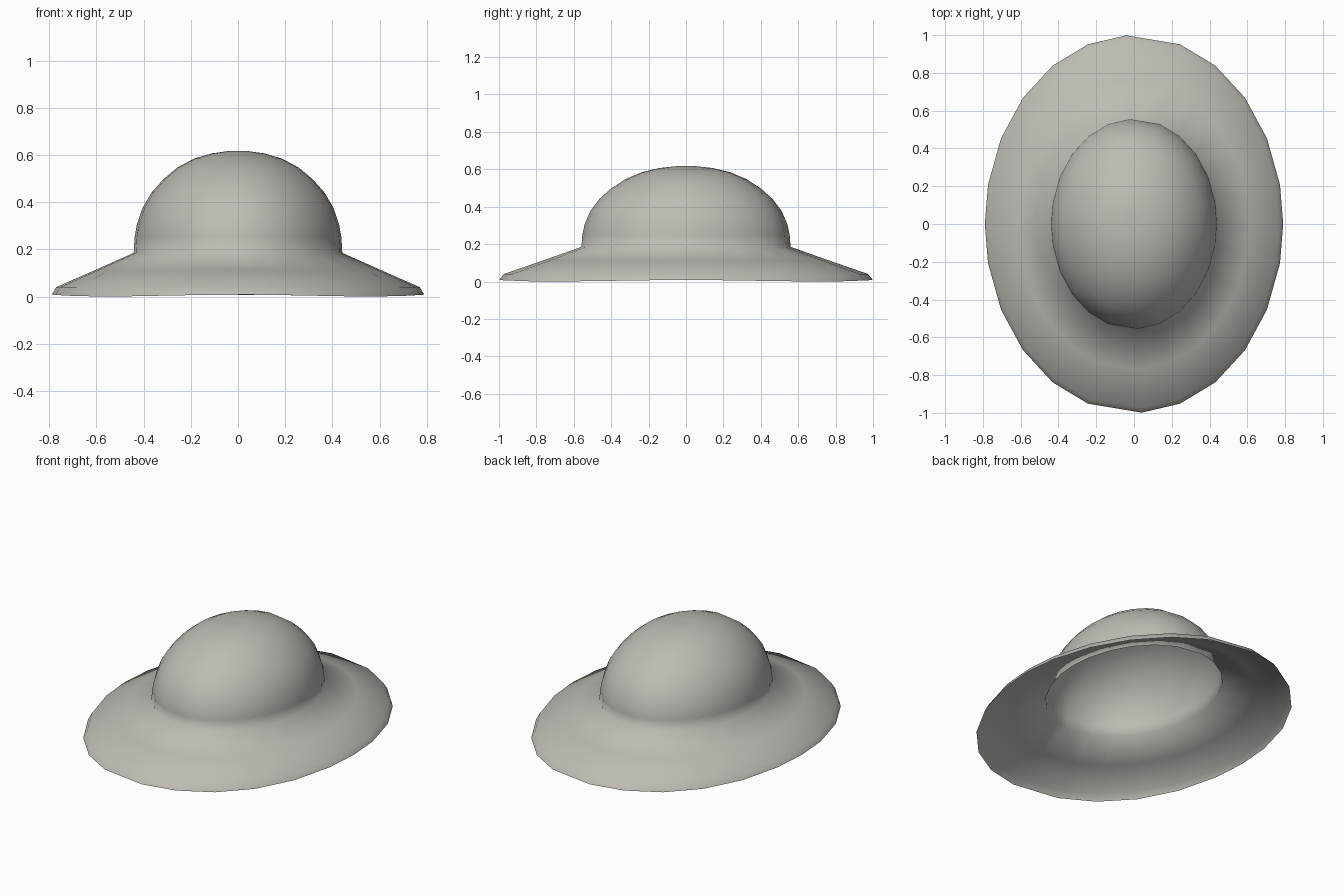
import bpy, bmesh, math

if "Cube" in bpy.data.objects:
    bpy.data.objects.remove(bpy.data.objects["Cube"])

felt = bpy.data.materials.new("warm_grey")
felt.diffuse_color = (0.52, 0.50, 0.46, 1)
felt.use_nodes = True
felt.node_tree.nodes["Principled BSDF"].inputs["Base Color"].default_value = felt.diffuse_color

WIDTH = 0.79  # ratio of the oval's x to its y

# 24 directions around the oval: five per quadrant plus the axis points
angles = []
for q in range(4):
    angles.append(q * 90 + (-3 if q % 2 == 0 else 0))
    for k in range(5):
        angles.append(q * 90 + (18 if q % 2 == 0 else 12) + 15 * k)
angles = [math.radians(a) for a in angles]

# Radius and height from the brim edge, up the slope and over the crown
profile = [(1.0, 0.0), (0.975, 0.04), (0.77, 0.111), (0.56, 0.185),
           (0.555, 0.25), (0.543, 0.305), (0.513, 0.375), (0.465, 0.44),
           (0.40, 0.498), (0.325, 0.547), (0.235, 0.585),
           (0.14, 0.607), (0.05, 0.617)]

bm = bmesh.new()
rings = []
for i, (r, z) in enumerate(profile):
    ring = []
    for a in angles:
        # the brim edge waves very slightly
        lift = 0.004 * (1 + math.cos(4 * a)) if i == 0 else 0
        ring.append(bm.verts.new((r * WIDTH * math.sin(a), r * math.cos(a), z + lift)))
    rings.append(ring)

n = len(angles)
for low, high in zip(rings, rings[1:]):
    for j in range(n):
        k = (j + 1) % n
        bm.faces.new((low[k], low[j], high[j], high[k]))

# Shallow pinch closing the crown
tip = bm.verts.new((0, 0, 0.614))
for j in range(n):
    bm.faces.new((rings[-1][(j + 1) % n], rings[-1][j], tip))

for f in bm.faces:
    f.smooth = True
bm.normal_update()

mesh = bpy.data.meshes.new("hat")
bm.to_mesh(mesh)
bm.free()
mesh.materials.append(felt)
hat = bpy.data.objects.new("hat", mesh)
bpy.context.collection.objects.link(hat)
